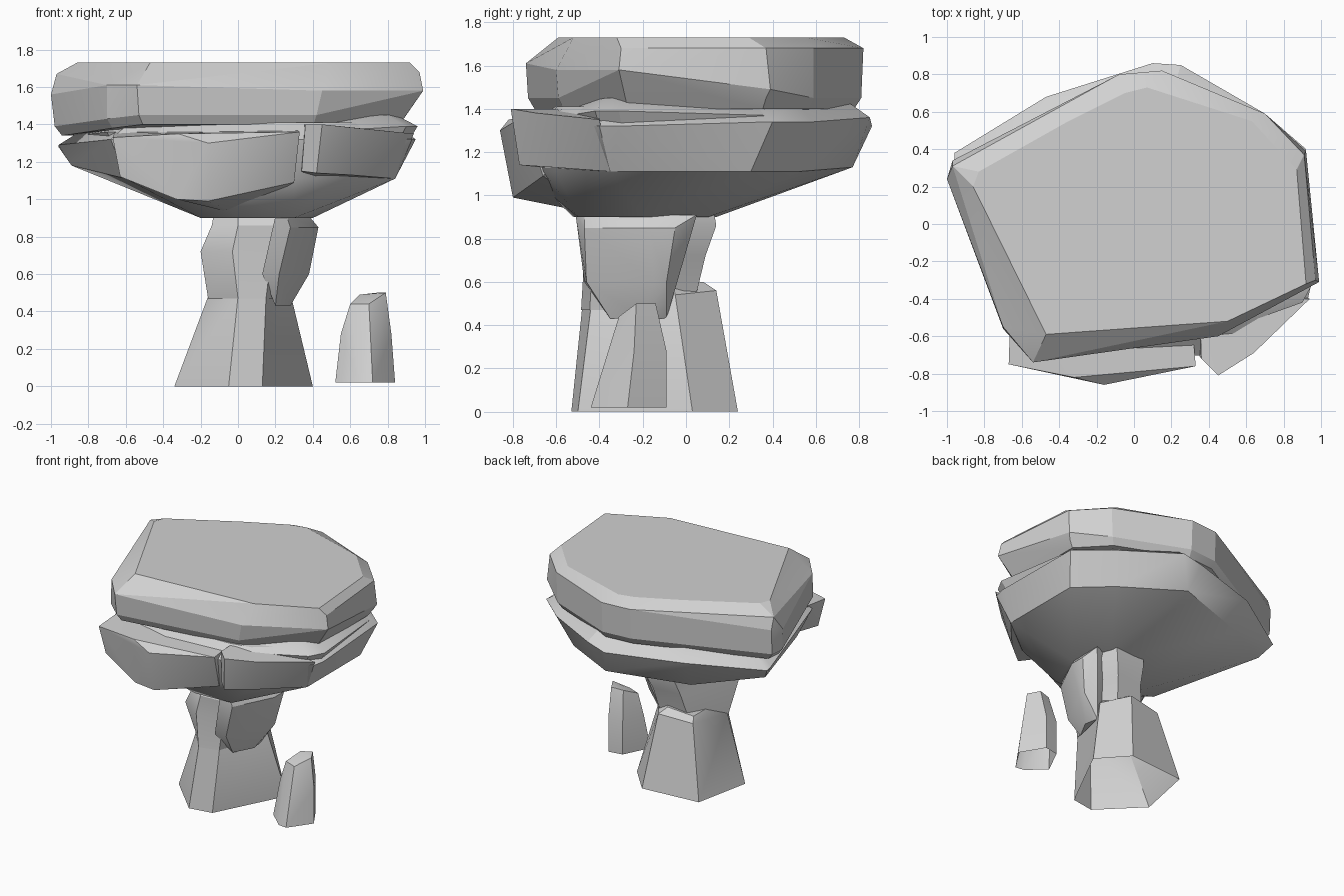
import bpy
import bmesh
from math import radians

default = bpy.data.objects.get("Cube")
if default:
    bpy.data.objects.remove(default, do_unlink=True)

stone = bpy.data.materials.new("grey_stone")
stone.use_nodes = True
stone_colour = (0.64, 0.64, 0.64, 1)
stone.diffuse_color = stone_colour
stone.node_tree.nodes["Principled BSDF"].inputs["Base Color"].default_value = stone_colour


def ring(z, outline, scale=1.0):
    """Lift a flat outline to height z; a point may carry its own height offset."""
    return [(p[0] * scale, p[1] * scale, z + (p[2] if len(p) > 2 else 0)) for p in outline]


def finish(name, bm, angle):
    bmesh.ops.recalc_face_normals(bm, faces=bm.faces[:])
    # Rocks standing on the ground are open underneath
    ground = [f for f in bm.faces if max(v.co.z for v in f.verts) < .05]
    bmesh.ops.delete(bm, geom=ground, context='FACES')
    mesh = bpy.data.meshes.new(name)
    bm.to_mesh(mesh)
    bm.free()
    mesh.materials.append(stone)
    rock = bpy.data.objects.new(name, mesh)
    bpy.context.collection.objects.link(rock)
    bpy.ops.object.select_all(action='DESELECT')
    rock.select_set(True)
    bpy.context.view_layer.objects.active = rock
    bpy.ops.object.shade_smooth_by_angle(angle=radians(angle))
    return rock


def boulder(name, *rings, angle=28):
    """Faceted convex rock wrapped around the given rings of points."""
    bm = bmesh.new()
    for points in rings:
        for point in points:
            bm.verts.new(point)
    hull = bmesh.ops.convex_hull(bm, input=bm.verts[:])
    spare = {v for v in hull["geom_interior"] + hull["geom_unused"]
             if isinstance(v, bmesh.types.BMVert)}
    bmesh.ops.delete(bm, geom=list(spare), context='VERTS')
    bmesh.ops.dissolve_limit(bm, angle_limit=radians(4),
                             verts=bm.verts[:], edges=bm.edges[:])
    return finish(name, bm, angle)


def pillar(name, *rings, angle=32):
    """Rock lofted through rings that all have the same number of points."""
    bm = bmesh.new()
    loops = [[bm.verts.new(p) for p in points] for points in rings]
    count = len(loops[0])
    for low, high in zip(loops, loops[1:]):
        for i in range(count):
            j = (i + 1) % count
            bm.faces.new((low[i], low[j], high[j], high[i]))
    bm.faces.new(loops[0])
    bm.faces.new(loops[-1])
    return finish(name, bm, angle)


# Upper slab: flat top, chamfered shoulder, steep sides, undercut base
slab_top = [(-.47, -.59), (.5, -.52), (.92, -.32), (.87, .29), (.63, .55),
            (.07, .73), (-.05, .7), (-.35, .55), (-.83, .28), (-.86, .2)]
slab_shoulder = [(.97, -.3), (.91, .37), (.7, .59), (.15, .82), (-.08, .8), (-.97, .31, -.01)]
slab_side = [(-.54, -.74, .03), (.45, -.6), (.99, -.31), (.92, .39, -.09),
             (-.97, .34), (-1, .24, -.02), (-.71, -.46, .04), (-.7, -.55, .03)]
slab_foot = [(-.53, -.73), (.42, -.59), (.9, -.28), (.9, .37), (.69, .59),
             (.15, .81), (-.08, .79), (-.97, .33, -.06), (-.98, .22, -.06),
             (-.71, -.46, -.03), (-.7, -.56, -.02)]
boulder("upper_slab", ring(1.73, slab_top), ring(1.68, slab_shoulder),
        ring(1.58, slab_side), ring(1.45, slab_foot), ring(1.4, slab_foot, .96), angle=18)

# Thin layer between the slab and the bowl
layer_rim = [(-.7, -.45), (-.5, -.6), (.4, -.6), (.9, -.42, .03), (.96, -.31, .03),
             (.88, .36, .01), (.62, .5, .02), (.15, .7, .01), (-.4, .55), (-.86, .3, -.02)]
boulder("middle_layer", ring(1.36, layer_rim), ring(1.42, layer_rim, .88),
        ring(1.28, layer_rim, .95))

# Bowl-shaped underside narrowing to the column
bowl_rim = [(-.71, -.45), (-.68, -.58), (-.16, -.72), (.4, -.7), (.6, -.66),
            (.93, -.4), (.95, -.31), (.92, .4, .02), (.7, .59, .02), (.25, .85, .04),
            (.1, .86), (-.47, .68), (-.51, .62), (-.96, .38, -.04), (-.96, .33, -.03)]
bowl_belly = [(-.6, -.5), (-.16, -.68, -.06), (.3, -.66), (.52, -.6), (.84, -.35),
              (.84, .3), (.6, .52), (.15, .77, .02), (-.45, .58), (-.89, .3, .07)]
bowl_foot = [(-.2, -.3), (0, -.52), (.3, -.5), (.4, -.2), (.3, .1), (.1, .14), (-.12, .05)]
boulder("bowl", ring(1.32, bowl_rim), ring(1.41, bowl_rim, .85),
        ring(1.11, bowl_belly), ring(.9, bowl_foot))

# Blocks breaking out of the front of the bowl
boulder("front_block",
        ring(1.33, [(-.67, -.75), (-.32, -.82, .02), (-.16, -.86, -.03), (.33, -.76, .03),
                    (.3, -.4, .05), (-.66, -.45, .03)]),
        ring(1, [(-.63, -.72, .12), (-.33, -.79), (-.16, -.8, -.01), (.3, -.66, .09),
                 (0, -.45, -.08), (-.5, -.45, .1)]))
boulder("front_left_block",
        ring(1.4, [(.36, -.72), (.45, -.81), (.64, -.69, -.02), (.94, -.4, -.05), (.35, -.4)]),
        ring(1.13, [(.34, -.69, .02), (.42, -.77, .01), (.6, -.62), (.84, -.35, -.02),
                    (.4, -.4, -.03)]))

# Column: wide base, waist, then a flare up into the bowl
pillar("column_base",
       ring(0, [(-.34, -.24), (-.05, -.53), (.13, -.5), (.4, .03), (.21, .24), (-.25, .2)]),
       ring(.48, [(-.16, -.28), (0, -.48), (.15, -.44), (.27, -.05, .06),
                  (.14, .14, .08), (-.13, .1, .06)]),
       ring(.57, [(-.1, -.25), (0, -.4), (.12, -.38), (.22, -.06, .02),
                  (.1, .08, .03), (-.1, .05)]))
pillar("column_neck",
       ring(.47, [(-.16, -.29), (0, -.485), (.15, -.445), (.25, -.15), (.18, .03), (-.06, .02)]),
       ring(.72, [(-.2, -.36), (-.03, -.47), (.18, -.43), (.32, -.15), (.22, .09), (0, .07)]),
       ring(.86, [(-.14, -.34), (0, -.46), (.2, -.45), (.38, -.15), (.27, .14), (.02, .13)]),
       ring(.98, [(-.12, -.25), (0, -.38), (.2, -.4), (.36, -.15), (.27, .12), (.02, .12)]))

# Wedge-shaped stone clinging to the column
boulder("column_stone",
        ring(.91, [(.2, -.51), (.26, -.47), (.38, -.2), (.38, .05), (.2, 0)]),
        ring(.85, [(.19, -.5), (.28, -.47), (.43, -.17), (.43, -.05)]),
        ring(.6, [(.13, -.47), (.22, -.46), (.38, -.15), (.38, -.09), (.15, -.1)]),
        ring(.43, [(.2, -.35), (.28, -.2), (.26, -.09)]))

# Small standing stone beside the column
boulder("standing_stone",
        ring(.02, [(.52, -.31), (.65, -.43), (.72, -.44), (.84, -.27), (.73, -.09), (.62, -.11)]),
        ring(.28, [(.55, -.27), (.65, -.34), (.72, -.34), (.82, -.24), (.73, -.09), (.62, -.11)]),
        ring(.44, [(.6, -.27), (.7, -.31), (.79, -.23, .06), (.74, -.14, .06),
                   (.65, -.16, .05)]))
